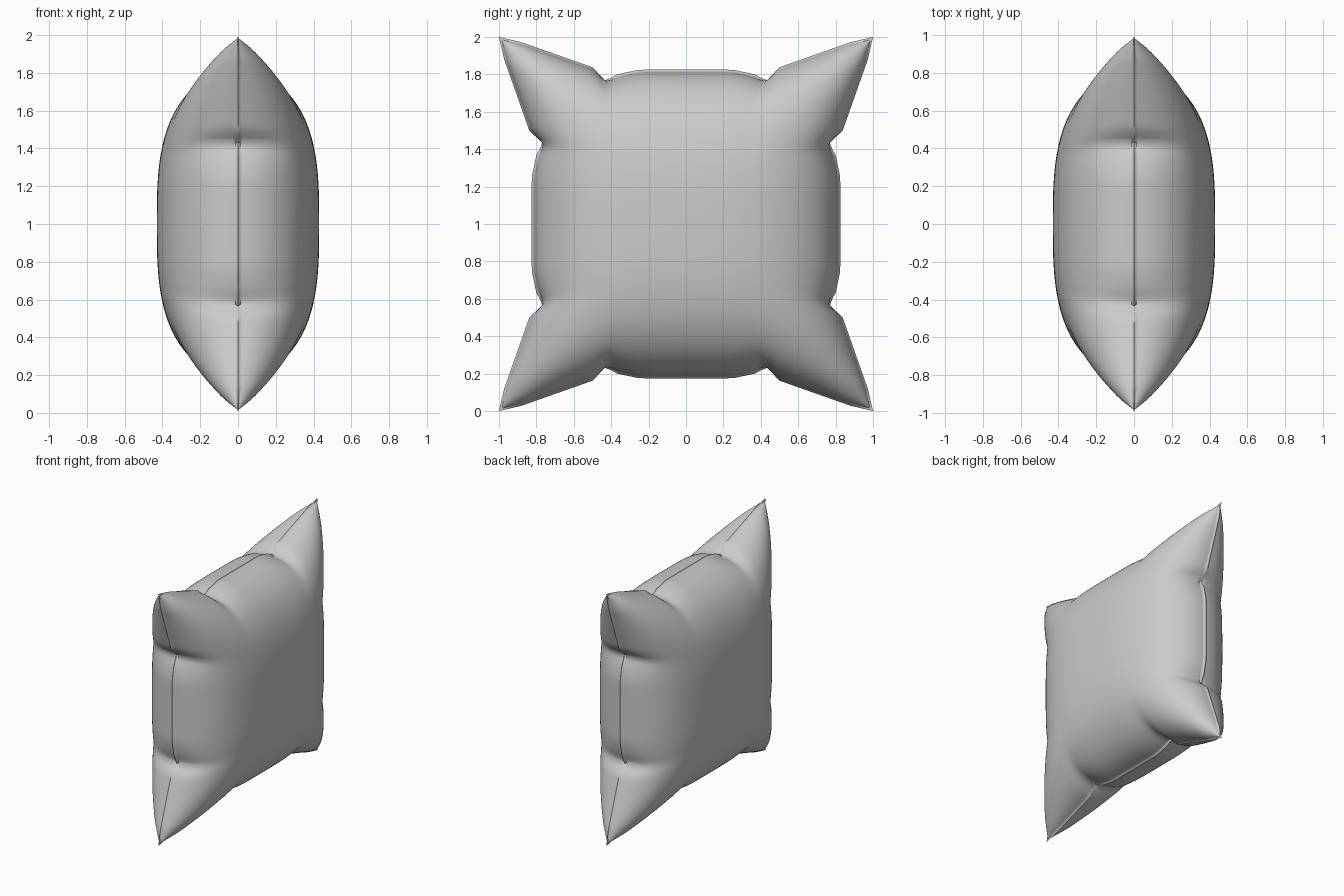
import bpy, bmesh, math

if "Cube" in bpy.data.objects:
    bpy.data.objects.remove(bpy.data.objects["Cube"])

N = 84              # grid divisions across the cushion
HALF_THICK = 0.43
RIM = 0.012         # half thickness of the seam ridge

# Edge inset along one side (position from middle, distance from centre)
SMOOTH = [(0, .825), (.27, .825), (.42, .826), (.5, .848), (.88, .972), (1, 1)]
SEAM = [(0, .825), (.25, .825), (.37, .80), (.43, .765), (.50, .838), (.88, .972), (1, 1)]


def lookup(table, t):
    t = min(abs(t), 1)
    for (a, p), (b, q) in zip(table, table[1:]):
        if t <= b:
            return p + (q - p) * (t - a) / (b - a)
    return table[-1][1]


def inset(u, v):
    # pinches fade away from the seam
    k = abs(u) ** 8
    return u * (lookup(SMOOTH, v) * (1 - k) + lookup(SEAM, v) * k)


def point(u, v, flange):
    s = 1.0 if flange else 0.985
    bulge = max(0, (1 - abs(u) ** 3) * (1 - abs(v) ** 3)) ** 0.5
    x = 0 if flange else max(RIM * min(1, 8 * (1.01 - min(abs(u), abs(v)))), HALF_THICK * bulge)
    return (x, s * inset(u, v), 1 + s * inset(v, u))


# Parameters bunch up toward the seam; the outermost ring is the seam ridge
params = [math.sin(math.pi / 2 * (2 * i / N - 1)) for i in range(N + 1)]
params = [-1.0] + params + [1.0]
last = len(params) - 1

# One inflated half of the cushion
bm = bmesh.new()
grid = [[bm.verts.new(point(u, v, i in (0, last) or j in (0, last)))
         for j, v in enumerate(params)] for i, u in enumerate(params)]
for i in range(last):
    for j in range(last):
        bm.faces.new((grid[i][j], grid[i + 1][j], grid[i + 1][j + 1], grid[i][j + 1]))
# soften the pleats a little, leaving the seam in place
inner = [v for row in grid[2:-2] for v in row[2:-2]]
for _ in range(2):
    bmesh.ops.smooth_vert(bm, verts=inner, factor=0.4,
                          use_axis_x=True, use_axis_y=True, use_axis_z=True)
bmesh.ops.remove_doubles(bm, verts=bm.verts, dist=0.0001)
bmesh.ops.recalc_face_normals(bm, faces=bm.faces)
if sum(f.normal.x for f in bm.faces) < 0:
    bmesh.ops.reverse_faces(bm, faces=bm.faces)

mesh = bpy.data.meshes.new("cushion")
bm.to_mesh(mesh)
bm.free()
cushion = bpy.data.objects.new("cushion", mesh)
bpy.context.collection.objects.link(cushion)

# Mirror to make the other half, joined at the seam
mirror = cushion.modifiers.new("mirror", 'MIRROR')
mirror.use_axis = (True, False, False)
mirror.merge_threshold = 0.0005

bpy.context.view_layer.objects.active = cushion
cushion.select_set(True)
bpy.ops.object.modifier_apply(modifier="mirror")
bpy.ops.object.shade_smooth_by_angle(angle=math.radians(50))
